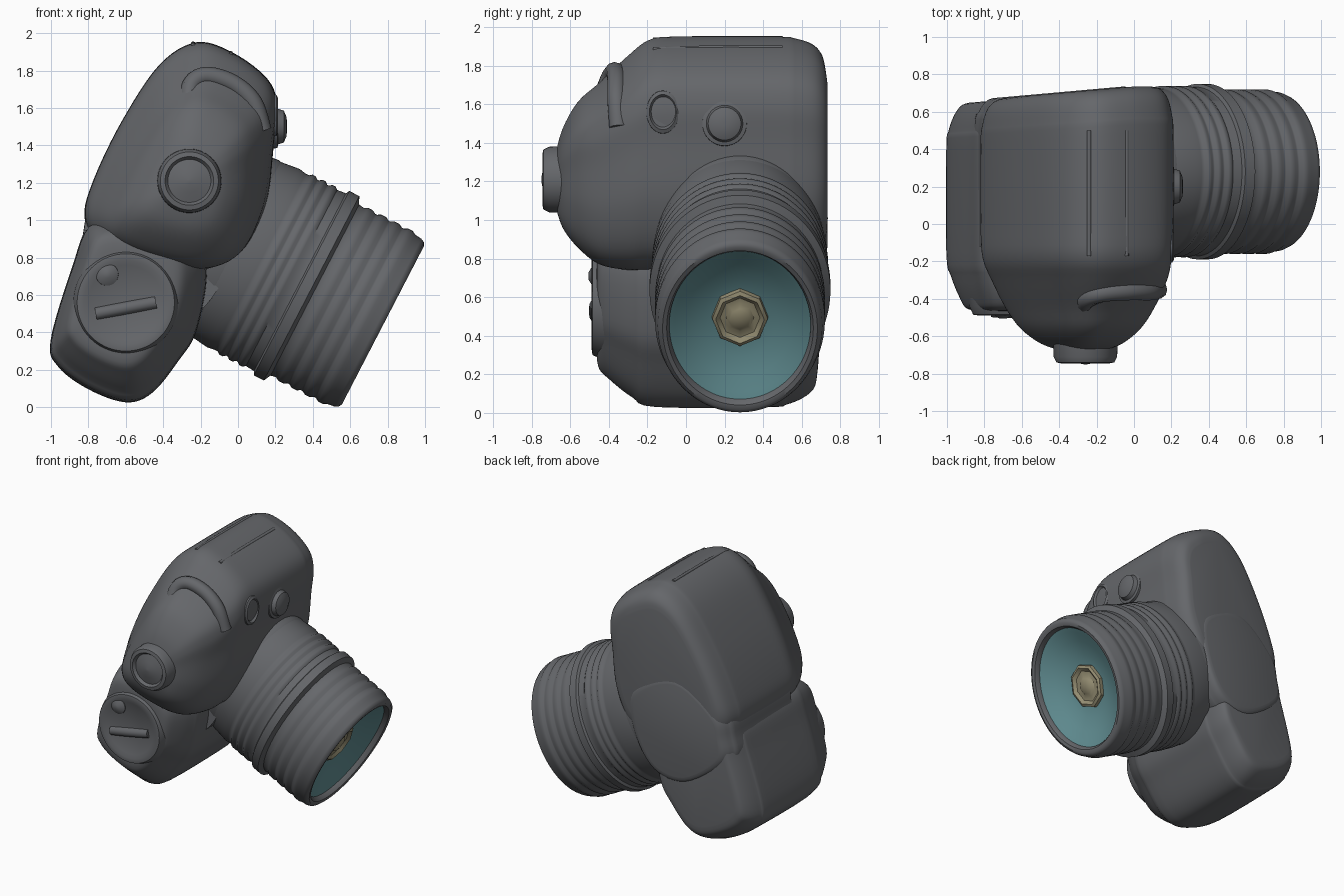
import bpy, bmesh, math
from mathutils import Vector

if "Cube" in bpy.data.objects:
    bpy.data.objects.remove(bpy.data.objects["Cube"])

def material(name, rgb):
    m = bpy.data.materials.new(name)
    m.diffuse_color = (*rgb, 1)
    m.use_nodes = True
    m.node_tree.nodes["Principled BSDF"].inputs["Base Color"].default_value = m.diffuse_color
    return m

DARK = material("dark_grey", (0.13, 0.135, 0.145))
GLASS = material("teal_glass", (0.12, 0.27, 0.29))
AMBER = material("amber_glass", (0.3, 0.27, 0.17))
X, Y, FRONT = Vector((1, 0, 0)), Vector((0, 1, 0)), Vector((0, -1, 0))
AXIS = Vector((0.888, 0, -0.46)).normalized()      # direction the lens points
SIDE = Vector((0.46, 0, 0.888)).normalized()       # long direction of the tilted body
LENS = Vector((0.775, 0.28, 0.438))                # centre of the lens front

def spline(pts, n, closed):
    """Catmull-Rom curve through the given points."""
    p, out, c = [Vector(q) for q in pts], [], len(pts)
    get = lambda i: p[i % c] if closed else p[max(0, min(c - 1, i))]
    for i in range(c if closed else c - 1):
        p0, p1, p2, p3 = (get(i + k) for k in (-1, 0, 1, 2))
        for k in range(n):
            t = k / n
            out.append(0.5 * (2 * p1 + (p2 - p0) * t + (2 * p0 - 5 * p1 + 4 * p2 - p3) * t * t
                              + (3 * p1 - p0 - 3 * p2 + p3) * t ** 3))
    return out if closed else out + [p[-1]]

def skin(name, rings, mat=DARK, angle=40):
    """Closed surface through a list of vertex rings, capped at both ends."""
    bm = bmesh.new()
    vs = [[bm.verts.new(v) for v in r] for r in rings]
    n = len(vs[0])
    for a, b in zip(vs, vs[1:]):
        for i in range(n):
            bm.faces.new((a[i], a[(i + 1) % n], b[(i + 1) % n], b[i]))
    bm.faces.new(vs[0])
    bm.faces.new(vs[-1])
    bmesh.ops.recalc_face_normals(bm, faces=bm.faces)
    me = bpy.data.meshes.new(name)
    bm.to_mesh(me)
    bm.free()
    me.materials.append(mat)
    ob = bpy.data.objects.new(name, me)
    bpy.context.collection.objects.link(ob)
    bpy.ops.object.select_all(action='DESELECT')
    ob.select_set(True)
    bpy.context.view_layer.objects.active = ob
    bpy.ops.object.shade_smooth_by_angle(angle=math.radians(angle))
    return ob

def lathe(name, origin, axis, u, profile, mat=DARK, squash=1.0, n=72):
    """Turn a (distance along axis, radius) profile around an axis."""
    w = axis.cross(u).normalized() * squash
    ang = [2 * math.pi * i / n for i in range(n)]
    return skin(name, [[origin + axis * t + (u * math.cos(a) + w * math.sin(a)) * r for a in ang]
                       for t, r in profile], mat)

def loft(name, outline, pivot, rings):
    """Scale an xz outline along y; rings hold (y, scale, centre x, centre z)."""
    shape = spline(outline, 6, True)
    px, pz = pivot
    result = []
    for y, s, cx, cz in spline(rings, 4, False):
        pts = [(cx + s * (q[0] - px), cz + s * (q[1] - pz)) for q in shape]
        # the base face leans slightly toward the back
        result.append([Vector((x, y + 0.12 * max(y, 0) * min(x, 0), z)) for x, z in pts])
    return skin(name, result)

def tube(name, pts, r):
    """Thin raised bead following a path."""
    path = spline(pts, 6, False)
    rings = []
    for i, p in enumerate(path):
        d = (path[min(i + 1, len(path) - 1)] - path[max(i - 1, 0)]).normalized()
        u = d.cross(Y).normalized() if abs(d.y) < 0.95 else X
        w = d.cross(u)
        rings.append([p + (u * math.cos(k * math.pi / 5) + w * math.sin(k * math.pi / 5)) * r
                      for k in range(10)])
    return skin(name, rings)

# Upper body with the rounded hump that swells toward the front
upper = [(-.82, 1.02), (-.77, 1.22), (-.62, 1.53), (-.42, 1.83), (-.22, 1.95), (-.02, 1.89),
         (.16, 1.75), (.21, 1.6), (.19, 1.4), (.15, 1.08), (.02, .82), (-.2, .73),
         (-.5, .78), (-.74, .88)]
loft("upper_body", upper, (-.28, 1.3),
     [(.735, .76, -.28, 1.3), (.72, .86, -.28, 1.3), (.67, .94, -.28, 1.3), (.58, .985, -.28, 1.3),
      (.48, 1, -.28, 1.3), (0, 1, -.28, 1.3), (-.18, .98, -.28, 1.3), (-.3, .91, -.27, 1.26),
      (-.45, .77, -.27, 1.21), (-.56, .62, -.27, 1.21), (-.64, .42, -.27, 1.2),
      (-.68, .2, -.27, 1.2)])

# Lower body, rounded over toward its bottom front edge
lower = [(-1, .36), (-.96, .22), (-.8, .1), (-.6, .03), (-.46, .08), (-.32, .25), (-.22, .42),
         (-.17, .75), (-.3, .93), (-.58, 1), (-.79, .97), (-.885, .75)]
loft("lower_body", lower, (-.58, .56),
     [(.725, .74, -.57, .58), (.71, .84, -.57, .57), (.65, .92, -.575, .565), (.56, .975, -.58, .56),
      (.46, 1, -.58, .56), (-.15, 1, -.58, .56), (-.28, .94, -.58, .58), (-.4, .8, -.59, .6),
      (-.455, .68, -.6, .6), (-.465, .45, -.6, .6)])

# Waist filler so the base face reads as one bean shape
waist = [(-.84, .92), (-.76, 1.12), (-.4, 1.35), (0, 1.15), (-.02, .8), (-.2, .5), (-.5, .45),
         (-.84, .7)]
loft("waist", waist, (-.45, .9),
     [(.74, .78, -.43, .9), (.725, .86, -.43, .9), (.67, .93, -.44, .9), (.55, .97, -.45, .9),
      (-.12, .97, -.45, .9)])

# Lens barrel with stepped rings and grip ribs
SQ = .845
barrel = [(-1.1, .5), (-.92, .52), (-.78, .537), (-.74, .53)]
for t in (-.72, -.66, -.6):
    barrel += [(t, .53), (t + .015, .542), (t + .035, .542), (t + .05, .53)]
barrel += [(-.5, .535), (-.49, .555), (-.43, .555), (-.41, .515)]
for t in (-.38, -.3, -.22, -.14):
    barrel += [(t, .51), (t + .02, .521), (t + .05, .521), (t + .07, .51)]
barrel += [(-.03, .505), (-.01, .495), (0, .475), (-.005, .45), (-.03, .435), (-.16, .42)]
lathe("lens_barrel", LENS, AXIS, SIDE, barrel, squash=SQ, n=96)

# Concave glass bowl and stepped eight-sided centre
lathe("lens_glass", LENS, AXIS, SIDE,
      [(-.2, .43), (-.04, .435), (-.055, .4), (-.09, .33), (-.125, .23), (-.14, .15), (-.145, .02)],
      GLASS, SQ)
lathe("lens_centre", LENS, AXIS, SIDE,
      [(-.18, .165), (-.11, .16), (-.1, .14), (-.12, .115), (-.12, .08), (-.105, .06), (-.1, .01)],
      AMBER, .9, n=8)

# Raised collar at the lens mount
lathe("lens_mount", LENS - AXIS * .93, AXIS, SIDE,
      [(-.1, .51), (.03, .528), (.06, .52), (.06, .3)], squash=.84)

# Raised dial on the hump
lathe("hump_dial", Vector((-.26, -.6, 1.21)), FRONT, X,
      [(-.05, .175), (.11, .17), (.14, .155), (.145, .13), (.125, .115), (.14, .06), (.15, .01)])

# Curved ridge around the shoulder of the hump, and a side ridge
tube("shoulder_ridge", [(-.26, -.45, 1.6), (-.25, -.4, 1.72), (-.17, -.37, 1.77),
                        (-.03, -.36, 1.73), (.08, -.36, 1.63), (.13, -.35, 1.48)], .05)
tube("side_ridge", [(-.64, -.3, 1.15), (-.6, -.3, 1.33), (-.48, -.31, 1.53)], .03)

# Mode dial with a bar grip and a small knob on the lower body
lathe("mode_dial", Vector((-.6, -.4, .56)), FRONT, X,
      [(-.05, .29), (.04, .28), (.085, .26), (.09, .225), (.075, .2), (.075, .01)])
tube("dial_grip", [(-.76, -.465, .5), (-.6, -.47, .53), (-.44, -.465, .56)], .035)
lathe("dial_knob", Vector((-.7, -.43, .71)), FRONT, X, [(-.05, .07), (.05, .06), (.075, .02)], n=32)

# Button and small window on the lens side of the body
lathe("release_button", Vector((.17, .2, 1.5)), X, Y,
      [(-.05, .12), (.04, .115), (.045, .095), (.075, .085), (.09, .05), (.092, .01)], n=40)
lathe("sensor_window", Vector((.17, -.12, 1.56)), X, Y,
      [(-.06, .09), (.035, .085), (.045, .07), (.03, .06), (.03, .01)], n=40, squash=1.3)

# Seams across the top end
for i, (x, z) in enumerate(((-.24, 1.945), (-.04, 1.895))):
    tube(f"end_seam_{i + 1}", [(x, -.17, z - .01), (x, .1, z - .002), (x, .5, z - .002)], .012)
